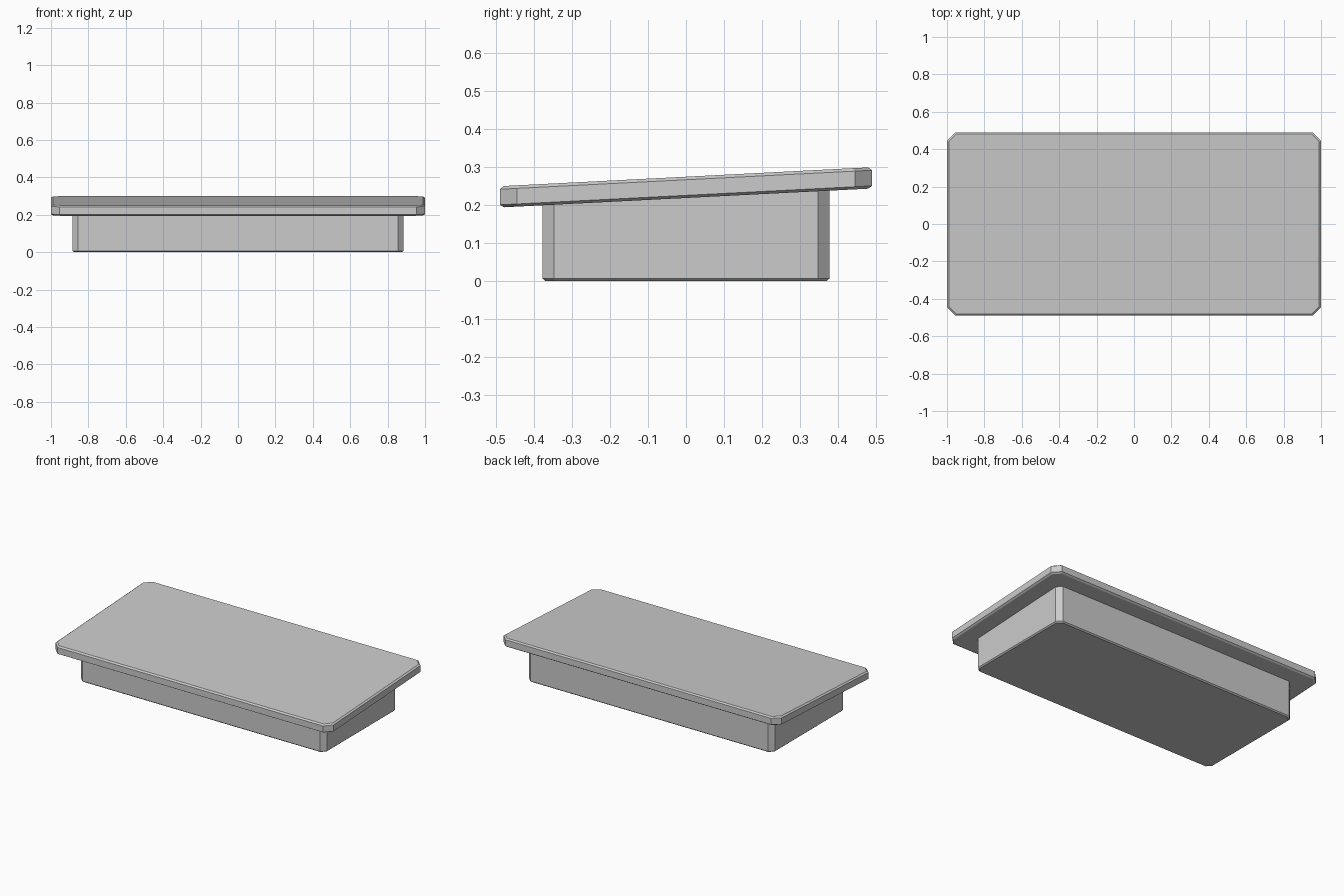
import bpy, bmesh

if "Cube" in bpy.data.objects:
    bpy.data.objects.remove(bpy.data.objects["Cube"])

grey = bpy.data.materials.new("plain grey")
grey.diffuse_color = (0.6, 0.6, 0.6, 1)
grey.use_nodes = True
grey.node_tree.nodes["Principled BSDF"].inputs["Base Color"].default_value = grey.diffuse_color
SLOPE = 0.051


def octagon(x, y, c):
    """Rectangle outline with cut corners, half sizes x and y, corner cut c."""
    return [(x - c, -y), (x, -y + c), (x, y - c), (x - c, y),
            (-x + c, y), (-x, y - c), (-x, -y + c), (-x + c, -y)]


def stacked_block(name, x, y, cut, layers):
    """Loft cut-corner outlines through layers of (inset, z, slope)."""
    bm = bmesh.new()
    rings = []
    for inset, z, slope in layers:
        outline = octagon(x - inset, y - inset, cut - inset * 0.58)
        rings.append([bm.verts.new((px, py, z + slope * py)) for px, py in outline])
    for low, high in zip(rings, rings[1:]):
        for i in range(8):
            j = (i + 1) % 8
            bm.faces.new((low[i], low[j], high[j], high[i]))
    bm.faces.new(rings[0][::-1])
    bm.faces.new(rings[-1])
    mesh = bpy.data.meshes.new(name)
    bm.to_mesh(mesh)
    bm.free()
    mesh.materials.append(grey)
    obj = bpy.data.objects.new(name, mesh)
    bpy.context.collection.objects.link(obj)
    return obj


# Pedestal with a small bevel at the foot and a sloping top
stacked_block("base", 0.885, 0.378, 0.03,
              [(0.008, 0, 0), (0, 0.007, 0), (0, 0.225, SLOPE)])

# Sloping slab with bevelled upper and lower rims
stacked_block("sloping_top", 1.0, 0.49, 0.045,
              [(0.011, 0.219, SLOPE), (0, 0.226, SLOPE),
               (0, 0.267, SLOPE), (0.010, 0.275, SLOPE)])
